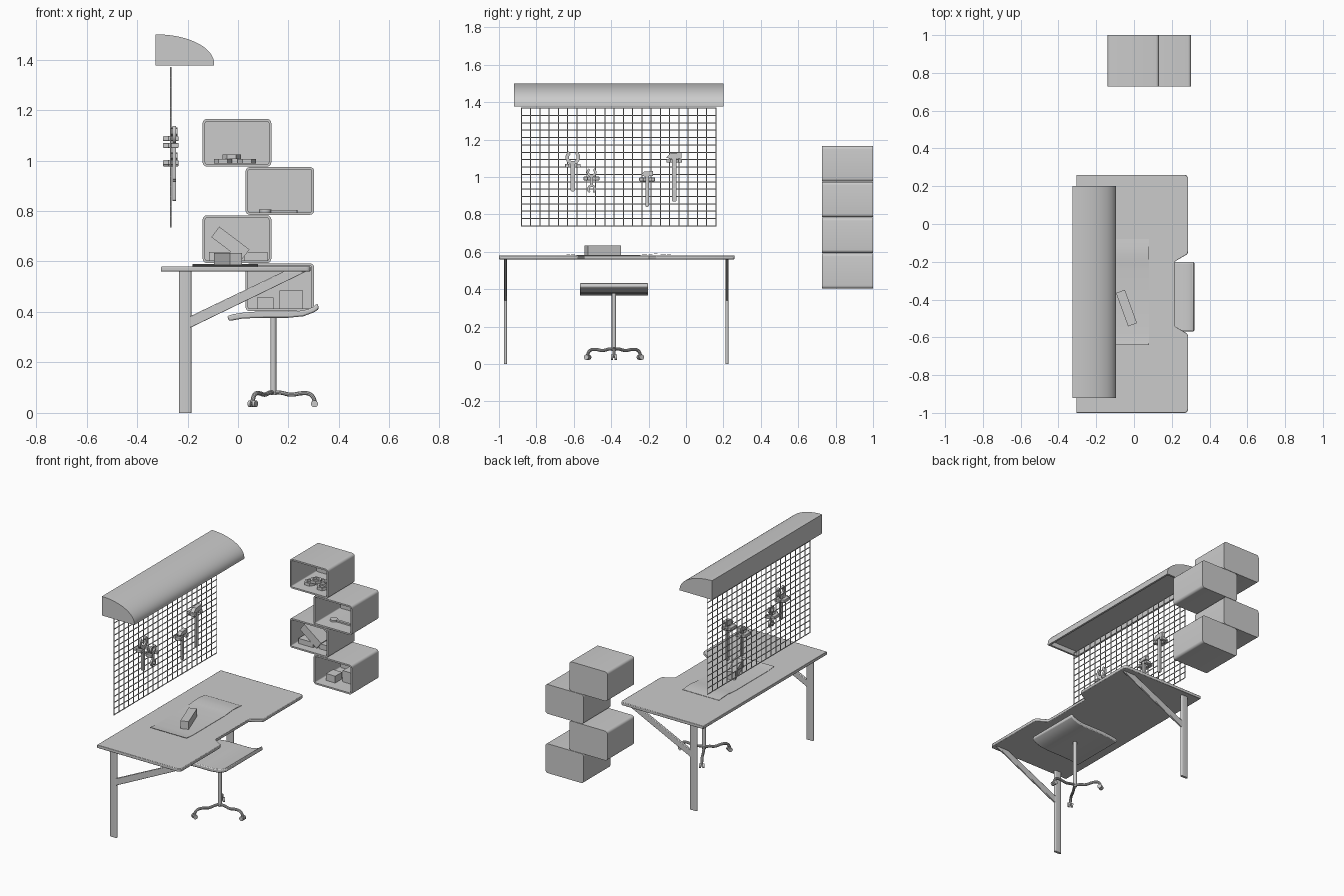
import bpy, bmesh
from math import sin, cos, pi, radians
from mathutils import Matrix, Vector

if "Cube" in bpy.data.objects:
    bpy.data.objects.remove(bpy.data.objects["Cube"])


def to3(axis, p, c):
    return {'x': (c, p[0], p[1]), 'y': (p[0], c, p[1]), 'z': (p[0], p[1], c)}[axis]


def prism(bm, axis, pts, a, b):
    """Extrude a 2D outline along an axis; returns the two caps."""
    lo = [bm.verts.new(to3(axis, p, a)) for p in pts]
    hi = [bm.verts.new(to3(axis, p, b)) for p in pts]
    n = len(pts)
    caps = [bm.faces.new(lo), bm.faces.new(hi)]
    for i in range(n):
        j = (i + 1) % n
        bm.faces.new((lo[i], lo[j], hi[j], hi[i]))
    bmesh.ops.recalc_face_normals(bm, faces=bm.faces)
    return caps


def box(bm, x0, x1, y0, y1, z0, z1):
    prism(bm, 'z', [(x0, y0), (x1, y0), (x1, y1), (x0, y1)], z0, z1)


def ngon(cx, cy, r, n=16, start=0.0, sweep=2 * pi):
    return [(cx + r * cos(start + sweep * i / n), cy + r * sin(start + sweep * i / n)) for i in range(n)]


def round_rect(x0, x1, y0, y1, r, n=5):
    pts = []
    for k, (cx, cy) in enumerate([(x1 - r, y1 - r), (x0 + r, y1 - r), (x0 + r, y0 + r), (x1 - r, y0 + r)]):
        pts += [(cx + r * cos(pi / 2 * (k + i / n)), cy + r * sin(pi / 2 * (k + i / n))) for i in range(n + 1)]
    return pts


def recess(bm, face, wall, depth):
    bmesh.ops.inset_region(bm, faces=[face], thickness=wall, depth=0)
    bmesh.ops.inset_region(bm, faces=[face], thickness=0, depth=-depth)


def smooth(ob):
    bpy.ops.object.select_all(action='DESELECT')
    ob.select_set(True)
    bpy.context.view_layer.objects.active = ob
    bpy.ops.object.shade_smooth_by_angle(angle=radians(35))


def finish(bm, name, bevel=0):
    bmesh.ops.recalc_face_normals(bm, faces=bm.faces)
    me = bpy.data.meshes.new(name)
    bm.to_mesh(me)
    bm.free()
    ob = bpy.data.objects.new(name, me)
    bpy.context.collection.objects.link(ob)
    if bevel:
        m = ob.modifiers.new("bevel", 'BEVEL')
        m.width, m.segments = bevel, 2
    smooth(ob)
    return ob


def solid(name, axis, pts, a, b, bevel=0):
    bm = bmesh.new()
    prism(bm, axis, pts, a, b)
    return finish(bm, name, bevel)


def tube(name, pts, r):
    cu = bpy.data.curves.new(name, 'CURVE')
    cu.dimensions, cu.bevel_depth, cu.bevel_resolution, cu.use_fill_caps = '3D', r, 3, True
    sp = cu.splines.new('BEZIER')
    sp.bezier_points.add(len(pts) - 1)
    for bp, p in zip(sp.bezier_points, pts):
        bp.co = p
        bp.handle_left_type = bp.handle_right_type = 'AUTO'
    cu.resolution_u = 6
    ob = bpy.data.objects.new(name, cu)
    bpy.context.collection.objects.link(ob)
    bpy.ops.object.select_all(action='DESELECT')
    ob.select_set(True)
    bpy.context.view_layer.objects.active = ob
    bpy.ops.object.convert(target='MESH')
    smooth(bpy.context.object)


# Desk top with seat notch, legs and braces
CY = -0.37
half = [(-0.305, 0.63), (0.27, 0.63), (0.281, 0.625), (0.287, 0.612), (0.287, 0.225),
        (0.282, 0.21), (0.217, 0.172)]
outline = [(x, CY + d) for x, d in half] + [(x, CY - d) for x, d in reversed(half)]
solid("desk_top", 'z', outline, 0.56, 0.58, 0.003)
for side, y in (("near", -0.965), ("far", 0.219)):
    solid(side + "_leg", 'z', round_rect(-0.234, -0.185, y - 0.008, y + 0.008, 0.0075), 0, 0.56)
    solid(side + "_brace", 'y', [(-0.2, 0.332), (-0.2, 0.378), (0.18, 0.56), (0.27, 0.56)],
          y - 0.007, y + 0.007, 0.003)

# Curled paper sheet and block on the desk
curl = [(-0.64, 0.587), (-0.615, 0.584), (-0.58, 0.581), (-0.25, 0.581), (-0.21, 0.584),
        (-0.165, 0.588), (-0.12, 0.586), (-0.08, 0.582)]
solid("paper_sheet", 'x', curl + [(y, z + 0.002) for y, z in reversed(curl)], -0.18, 0.08)
bm = bmesh.new()
box(bm, -0.025, 0.025, -0.094, 0.094, 0, 0.05)
bm.transform(Matrix.Translation((-0.04, -0.445, 0.583)) @ Matrix.Rotation(radians(20), 4, 'Z'))
finish(bm, "desk_block")

# Lamp hood: quarter-ellipse profile, hollow underneath
arc = [(-0.326 + 0.231 * sin(pi / 2 * i / 20), 1.385 + 0.115 * cos(pi / 2 * i / 20)) for i in range(21)]
bm = bmesh.new()
prism(bm, 'y', arc + [(-0.095, 1.377), (-0.326, 1.377)], -0.92, 0.2)
bottom = min(bm.faces, key=lambda f: f.calc_center_median().z)
recess(bm, bottom, 0.018, 0.03)
finish(bm, "lamp_hood")

# Wire grid panel
bm = bmesh.new()
for i in range(22):
    prism(bm, 'z', ngon(-0.267, -0.88 + 1.04 * i / 21, 0.003, 6), 0.735, 1.37)
for i in range(17):
    prism(bm, 'y', ngon(-0.267, 0.738 + 0.63 * i / 16, 0.003, 6), -0.883, 0.163)
finish(bm, "wire_grid")


# Hanging tools
def jaw(bm, y, z, r_out, r_in, gap, up, x0, x1):
    a, s = radians(up + gap), 2 * pi - 2 * radians(gap)
    outer = [(y + r_out * cos(a + s * i / 20), z + r_out * sin(a + s * i / 20)) for i in range(21)]
    inner = [(y + r_in * cos(a + s * i / 20), z + r_in * sin(a + s * i / 20)) for i in range(20, -1, -1)]
    prism(bm, 'x', outer + inner, x0, x1)


def holder(name, y, z):
    bm = bmesh.new()
    box(bm, -0.297, -0.272, y - 0.03, y + 0.03, z - 0.01, z + 0.01)
    for s in (-1, 1):
        box(bm, -0.275, -0.236, y + s * 0.031 - 0.011, y + s * 0.031 + 0.011, z - 0.01, z + 0.01)
    finish(bm, name, 0.003)


X0, X1 = -0.259, -0.246
bm = bmesh.new()
jaw(bm, -0.605, 1.105, 0.039, 0.021, 35, 90, X0, X1)
prism(bm, 'x', round_rect(-0.617, -0.593, 0.922, 1.08, 0.01), X0, X1)
finish(bm, "large_wrench")
bm = bmesh.new()
jaw(bm, -0.505, 1.025, 0.026, 0.013, 35, 90, X0, X1)
jaw(bm, -0.505, 0.935, 0.024, 0.012, 30, 270, X0, X1)
prism(bm, 'x', round_rect(-0.513, -0.497, 0.95, 1.008, 0.004), X0, X1)
finish(bm, "small_wrench")
for name, y, z_top, z_low, k in (("small_hammer", -0.208, 1.035, 0.84, 0.8), ("large_hammer", -0.063, 1.135, 0.868, 1.0)):
    bm = bmesh.new()
    prism(bm, 'x', round_rect(y - 0.012 * k, y + 0.012 * k, z_low, z_top - 0.01, 0.008), X0, X1)
    head = [(-0.043, -0.03), (-0.02, -0.008), (0.038, -0.004), (0.038, -0.036), (0.015, -0.036), (-0.02, -0.04)]
    prism(bm, 'x', [(y + k * a, z_top + k * b) for a, b in head], -0.265, -0.24)
    finish(bm, name)
for i, (y, z) in enumerate([(-0.605, 1.06), (-0.505, 0.992), (-0.208, 0.987), (-0.063, 1.087)]):
    holder("tool_holder_%d" % i, y, z)

# Staggered cube shelves
for i in range(4):
    x0, z0 = (0.03, -0.14)[i % 2], 0.403 + 0.191 * i
    bm = bmesh.new()
    front, back = prism(bm, 'y', round_rect(x0, x0 + 0.272, z0, z0 + 0.189, 0.017), 0.727, 1.0)
    recess(bm, front, 0.01, 0.258)
    finish(bm, "cube_shelf_%d" % i)

# Shelf contents, bottom cube to top cube
bm = bmesh.new()
box(bm, 0.075, 0.14, 0.79, 0.86, 0.413, 0.457)
box(bm, 0.165, 0.258, 0.83, 0.91, 0.413, 0.485)
finish(bm, "storage_boxes")
bm = bmesh.new()
box(bm, -0.115, -0.01, 0.78, 0.86, 0.604, 0.637)
box(bm, 0.025, 0.117, 0.79, 0.87, 0.604, 0.637)
finish(bm, "shelf_blocks")
bm = bmesh.new()
box(bm, -0.075, 0.075, -0.05, 0.05, -0.026, 0.026)
bm.transform(Matrix.Translation((-0.03, 0.83, 0.672)) @ Matrix.Rotation(radians(37), 4, 'Y'))
finish(bm, "leaning_box")
bm = bmesh.new()
prism(bm, 'z', round_rect(0.11, 0.235, 0.815, 0.832, 0.006), 0.795, 0.804)
prism(bm, 'z', ngon(0.108, 0.823, 0.024, 12), 0.795, 0.806)
finish(bm, "lying_tool")
bm = bmesh.new()
for x, y, z in [(-0.06, 0.82, 0.988), (-0.005, 0.86, 0.988), (0.035, 0.81, 0.988), (-0.025, 0.83, 1.006)]:
    f = prism(bm, 'z', ngon(x, y, 0.036, 6), z, z + 0.018)
    recess(bm, f[1], 0.014, 0.012)
finish(bm, "hex_nuts")

# Stool seat: curved slab with an upturned back edge
SX, SY = 0.14, -0.385
top = [(-0.043, 0.383), (-0.02, 0.391), (0.02, 0.397), (0.08, 0.402), (0.16, 0.402), (0.23, 0.402),
       (0.275, 0.41), (0.3, 0.421), (0.315, 0.435)]
low = [(0.321, 0.412), (0.3, 0.398), (0.26, 0.383), (0.2, 0.377), (0.1, 0.377), (0.02, 0.374), (-0.035, 0.364)]
solid("seat", 'y', top + low, SY - 0.183, SY + 0.183, 0.006)
solid("seat_post", 'z', ngon(SX, SY, 0.012), 0.07, 0.39)

# Three-armed base with casters
for i in range(3):
    a = 2 * pi * i / 3
    rot = Matrix.Translation((SX, SY, 0)) @ Matrix.Rotation(a, 4, 'Z')
    path = [(0, 0.082), (0.03, 0.08), (0.07, 0.072), (0.115, 0.078), (0.145, 0.074), (0.161, 0.055), (0.163, 0.042)]
    tube("base_arm_%d" % i, [rot @ Vector((r, 0, z)) for r, z in path], 0.0085)
    bm = bmesh.new()
    for y in (-0.016, 0.004):
        prism(bm, 'y', ngon(0.163, 0.036, 0.014, 14), y, y + 0.012)
    prism(bm, 'y', ngon(0.163, 0.036, 0.005, 8), -0.01, 0.01)
    bm.transform(rot)
    finish(bm, "caster_%d" % i)
